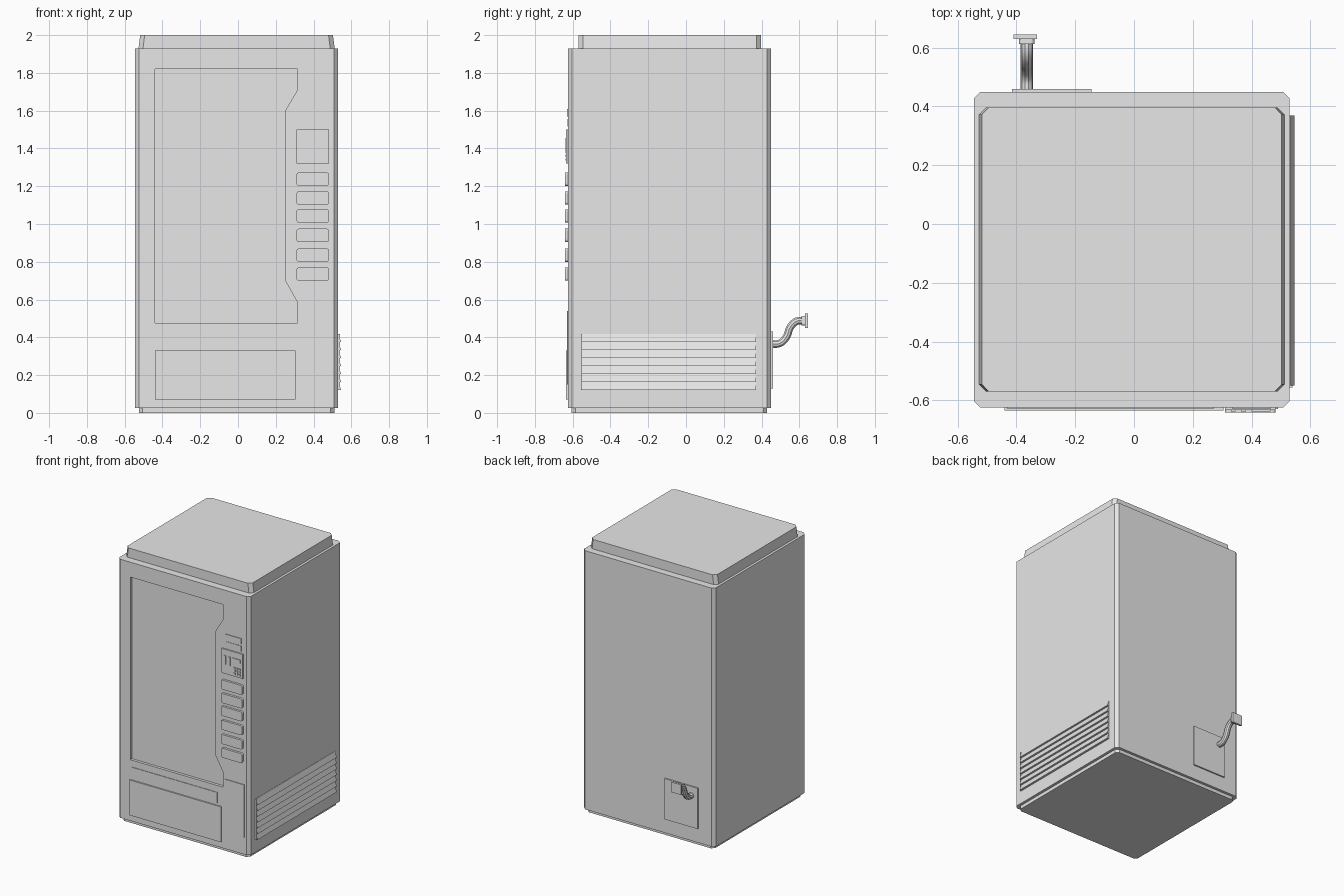
import bpy, bmesh, math
from mathutils import Vector

if "Cube" in bpy.data.objects:
    bpy.data.objects.remove(bpy.data.objects["Cube"], do_unlink=True)

grey = bpy.data.materials.new("light_grey")
grey.use_nodes = True
grey.diffuse_color = (0.8, 0.8, 0.8, 1)
grey.node_tree.nodes["Principled BSDF"].inputs["Base Color"].default_value = (0.8, 0.8, 0.8, 1)

PLACE = {
    "x": lambda a, b, t: (t, a, b),
    "y": lambda a, b, t: (a, t, b),
    "z": lambda a, b, t: (a, b, t),
}


def rect(a0, a1, b0, b1, r=0.0, n=1):
    """Rectangle outline; r cuts the corners, n segments round them."""
    if r == 0:
        return [(a0, b0), (a1, b0), (a1, b1), (a0, b1)]
    corners = [(a1 - r, b1 - r), (a0 + r, b1 - r), (a0 + r, b0 + r), (a1 - r, b0 + r)]
    pts = []
    for q, (ca, cb) in enumerate(corners):
        for i in range(n + 1):
            ang = math.pi / 2 * (q + i / n)
            pts.append((ca + r * math.cos(ang), cb + r * math.sin(ang)))
    return pts


def prism(name, outline, axis, lo, hi, taper=None):
    """Extrude an outline along an axis; taper scales the far end."""
    bm = bmesh.new()
    ca = (min(p[0] for p in outline) + max(p[0] for p in outline)) / 2
    k = taper or 1
    near = [bm.verts.new(PLACE[axis](a, b, lo)) for a, b in outline]
    far = [bm.verts.new(PLACE[axis](ca + (a - ca) * k, b, hi)) for a, b in outline]
    bm.faces.new(near[::-1])
    bm.faces.new(far)
    count = len(near)
    for i in range(count):
        j = (i + 1) % count
        bm.faces.new((near[i], near[j], far[j], far[i]))
    bmesh.ops.recalc_face_normals(bm, faces=bm.faces)
    mesh = bpy.data.meshes.new(name)
    bm.to_mesh(mesh)
    bm.free()
    mesh.materials.append(grey)
    obj = bpy.data.objects.new(name, mesh)
    bpy.context.collection.objects.link(obj)
    return obj


FRONT = -0.625


def front_plate(name, x0, x1, z0, z1, thick, r=0.0, base=FRONT):
    return prism(name, rect(x0, x1, z0, z1, r, 4), "y", base - thick, base + 0.004)


# Cabinet, plinth and tapered lid
cabinet = prism("cabinet", rect(-0.545, 0.53, FRONT, 0.45, 0.022), "z", 0.025, 1.93)
prism("plinth", rect(-0.525, 0.51, -0.605, 0.43, 0.02), "z", 0, 0.026)
prism("lid", rect(-0.527, 0.512, -0.57, 0.397, 0.024), "z", 1.929, 2.0, taper=0.982)

# Recessed display window with a notched right edge
window = [(-0.44, 0.475), (0.315, 0.475), (0.315, 0.585), (0.25, 0.70),
          (0.25, 1.60), (0.315, 1.71), (0.315, 1.82), (-0.44, 1.82)]
cutter = prism("window_cutter", window, "y", -0.7, FRONT + 0.02)
cutter.hide_render = True
cut = cabinet.modifiers.new("window", "BOOLEAN")
cut.object = cutter
cut.solver = "EXACT"
bpy.context.view_layer.objects.active = cabinet
bpy.ops.object.modifier_apply(modifier=cut.name)
bpy.data.objects.remove(cutter, do_unlink=True)

# Selection buttons
for i, z in enumerate((0.735, 0.835, 0.94, 1.0425, 1.1375, 1.2375)):
    front_plate(f"button_{i + 1}", 0.31, 0.482, z - 0.035, z + 0.035, 0.016, 0.012)

# Payment panel with slots and keypad
front_plate("payment_panel", 0.31, 0.482, 1.32, 1.50, 0.009)
PANEL = FRONT - 0.009
for i, x in enumerate((0.33, 0.365)):
    front_plate(f"coin_slot_{i + 1}", x, x + 0.016, 1.39, 1.455, 0.005, base=PANEL)
front_plate("note_slot", 0.40, 0.465, 1.43, 1.455, 0.005, base=PANEL)
for row in range(3):
    for col in range(3):
        x, z = 0.41 + col * 0.02, 1.335 + row * 0.02
        front_plate(f"key_{row}_{col}", x, x + 0.013, z, z + 0.013, 0.004, base=PANEL)

# Small labels above the payment panel
front_plate("upper_label", 0.335, 0.465, 1.57, 1.61, 0.005)
front_plate("lower_label", 0.335, 0.465, 1.515, 1.555, 0.003)

# Delivery door, strip above it and side access plate
front_plate("delivery_door", -0.44, 0.305, 0.07, 0.33, 0.01)
front_plate("door_strip", -0.43, 0.27, 0.345, 0.425, 0.004)
front_plate("access_plate", 0.335, 0.49, 0.15, 0.54, 0.005)

# Side vent: slats that lean outwards at the bottom
SLATS, LOW, PITCH = 7, 0.12, 0.0425
for i in range(SLATS):
    z = LOW + i * PITCH
    bm_slat = prism(f"vent_slat_{i + 1}", rect(-0.55, 0.37, z, z + PITCH), "x", 0.527, 0.546)
    for v in bm_slat.data.vertices:
        if v.co.x > 0.54 and v.co.z > z + PITCH / 2:
            v.co.x = 0.532
prism("vent_side", rect(-0.557, -0.55, LOW, LOW + SLATS * PITCH), "x", 0.527, 0.54)

# Rear service plate
prism("rear_plate", rect(-0.415, -0.145, 0.13, 0.43), "y", 0.446, 0.46)

# Bent rear pipe
PIPE_X = -0.365
path = [(0.45, 0.365), (0.495, 0.368), (0.53, 0.40), (0.553, 0.455), (0.585, 0.485), (0.63, 0.488)]
curve = bpy.data.curves.new("rear_pipe", "CURVE")
curve.dimensions = "3D"
curve.bevel_depth = 0.021
curve.bevel_resolution = 3
curve.resolution_u = 5
spline = curve.splines.new("BEZIER")
spline.bezier_points.add(len(path) - 1)
for point, (y, z) in zip(spline.bezier_points, path):
    point.co = Vector((PIPE_X, y, z))
    point.handle_left_type = point.handle_right_type = "AUTO"
curve.materials.append(grey)
pipe = bpy.data.objects.new("rear_pipe", curve)
bpy.context.collection.objects.link(pipe)
bpy.ops.object.select_all(action="DESELECT")
pipe.select_set(True)
bpy.context.view_layer.objects.active = pipe
bpy.ops.object.convert(target="MESH")
bpy.ops.object.shade_smooth_by_angle()

# Collar and end flange of the pipe
prism("pipe_collar", rect(PIPE_X - 0.026, PIPE_X + 0.026, 0.462, 0.514, 0.012, 3), "y", 0.612, 0.632)
prism("pipe_flange", rect(-0.41, -0.33, 0.45, 0.525), "y", 0.63, 0.645)
